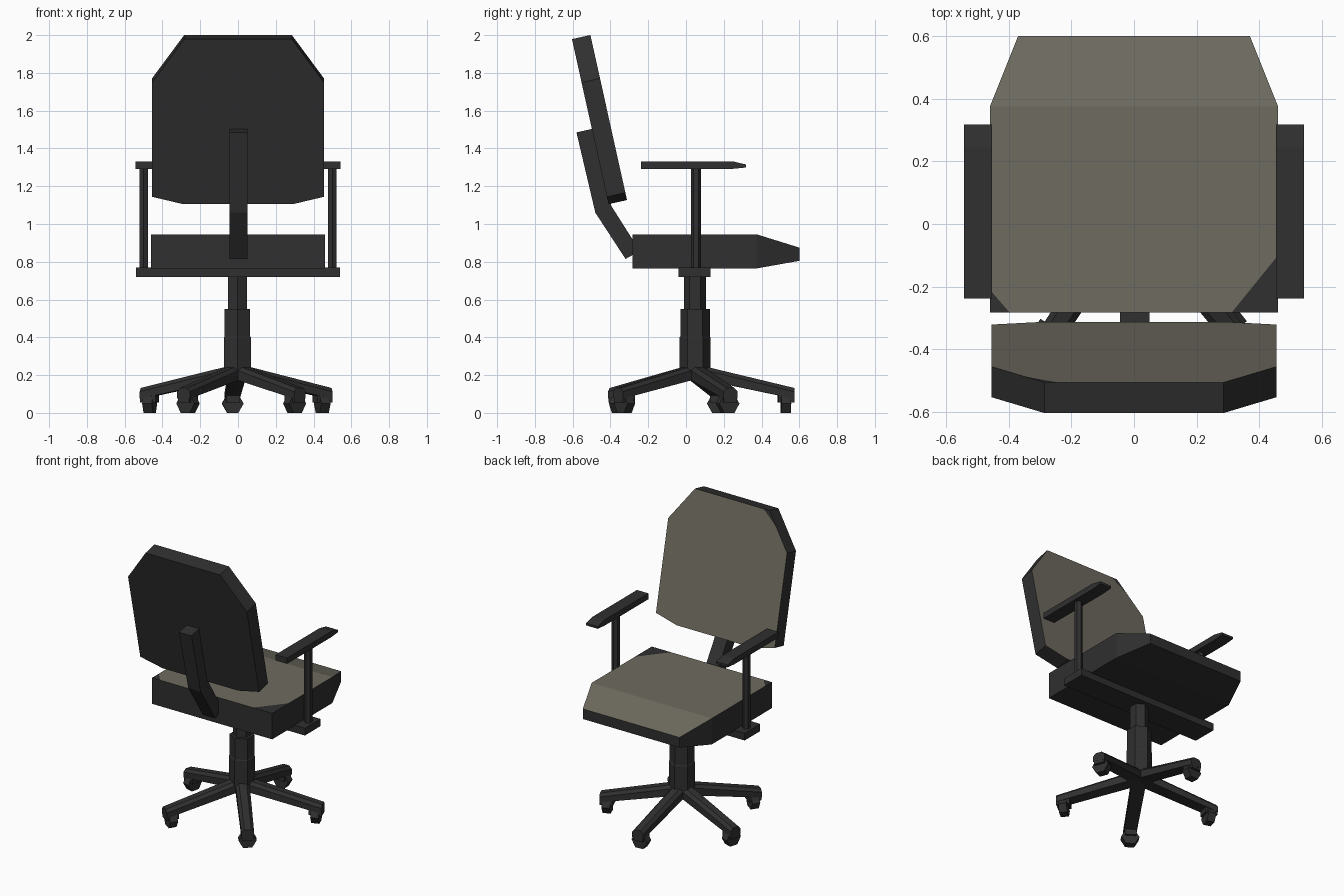
import bpy, bmesh, math
from mathutils import Vector, Matrix

if "Cube" in bpy.data.objects:
    bpy.data.objects.remove(bpy.data.objects["Cube"])


def material(name, rgb):
    m = bpy.data.materials.new(name)
    m.diffuse_color = (*rgb, 1)
    m.use_nodes = True
    m.node_tree.nodes["Principled BSDF"].inputs["Base Color"].default_value = m.diffuse_color
    return m


DARK = material("charcoal", (0.029, 0.029, 0.029))
BEIGE = material("taupe fabric", (0.155, 0.147, 0.115))


def loft(name, loops, is_fabric=None, cuts=()):
    """Skin equal-length point loops; fabric faces can be trimmed by (point, normal) cuts."""
    bm = bmesh.new()
    rings = [[bm.verts.new(p) for p in loop] for loop in loops]
    n = len(rings[0])
    for a, b in zip(rings, rings[1:]):
        for i in range(n):
            j = (i + 1) % n
            bm.faces.new((a[i], a[j], b[j], b[i]))
    bm.faces.new(rings[0])
    bm.faces.new(rings[-1][::-1])
    bmesh.ops.recalc_face_normals(bm, faces=bm.faces[:])
    if is_fabric:
        for f in bm.faces:
            f.material_index = int(is_fabric(f))
        for co, no in cuts:
            fabric = [f for f in bm.faces if f.material_index == 1]
            edges = {e for f in fabric for e in f.edges}
            verts = {v for f in fabric for v in f.verts}
            bmesh.ops.bisect_plane(bm, geom=fabric + list(edges) + list(verts),
                                   plane_co=co, plane_no=no)
            for f in bm.faces:
                if (f.calc_center_median() - Vector(co)).dot(Vector(no)) > 0:
                    f.material_index = 0
    me = bpy.data.meshes.new(name)
    bm.to_mesh(me)
    bm.free()
    me.materials.append(DARK)
    if is_fabric:
        me.materials.append(BEIGE)
    ob = bpy.data.objects.new(name, me)
    bpy.context.collection.objects.link(ob)
    return ob


def rect_xz(x0, x1, y, z0, z1):
    return [(x0, y, z0), (x1, y, z0), (x1, y, z1), (x0, y, z1)]


def ring(cx, cy, z, r, n=6, turn=math.pi / 6):
    return [(cx + r * math.cos(turn + math.tau * i / n),
             cy + r * math.sin(turn + math.tau * i / n), z) for i in range(n)]


# seat cushion with tapered front and worn dark rear corners
loft("seat", [rect_xz(-0.46, 0.46, -0.283, 0.765, 0.945),
              rect_xz(-0.46, 0.46, 0.375, 0.765, 0.945),
              rect_xz(-0.37, 0.37, 0.60, 0.805, 0.875)],
     lambda f: f.normal.z > 0.5,
     [((0.46, -0.10, 0.945), (0.185, -0.15, 0)),
      ((-0.46, -0.21, 0.945), (-0.075, -0.065, 0))])

# tilted backrest panel
base = Vector((0, -0.41, 1.105))
tilt = math.radians(12.5)
up = Vector((0, -math.sin(tilt), math.cos(tilt)))
fwd = Vector((0, math.cos(tilt), math.sin(tilt)))
half = [(0.29, 0), (0.455, 0.04), (0.455, 0.66), (0.285, 0.895)]
outline = half + [(-x, v) for x, v in reversed(half)]


def on_back(x, v, d):
    return base + Vector((x, 0, 0)) + up * v + fwd * d


loft("backrest", [[on_back(x, v, d) for x, v in outline] for d in (0, 0.10)],
     lambda f: f.normal.dot(fwd) > 0.9,
     [(on_back(-0.24, 0.895, 0.1), Vector((-0.07, 0, 0)) + up * 0.085)])

# bent back support
support = [(-0.58, 1.485), (-0.49, 1.505), (-0.395, 1.095), (-0.265, 0.89),
           (-0.275, 0.84), (-0.32, 0.815), (-0.48, 1.06)]
loft("back_support", [[(x, y, z) for y, z in support] for x in (-0.045, 0.05)])

# crossbar under the seat
loft("arm_crossbar", [rect_xz(-0.54, 0.54, y, 0.72, 0.77) for y in (-0.04, 0.13)])

# armrests
for side, s in (("left", -1), ("right", 1)):
    a, b = s * 0.454, s * 0.542
    loft(side + "_arm_pad", [rect_xz(a, b, -0.238, 1.292, 1.332),
                             rect_xz(a, b, 0.245, 1.292, 1.332),
                             rect_xz(a, b, 0.318, 1.299, 1.315)])
    loft(side + "_arm_post", [ring(s * 0.5, 0.053, z, 0.026) for z in (0.75, 1.30)])

# gas column
CX, CY = -0.003, 0.048
loft("column_upper", [ring(CX, CY, z, 0.058) for z in (0.5, 0.73)])
loft("column_lower", [ring(CX, CY, z, r) for z, r in
                      ((0.20, 0.082), (0.40, 0.082), (0.405, 0.078), (0.55, 0.078))])

# five-star base: leg, caster housing and wheel, built along +x then turned


def leg_section(r, w, z0, z1):
    return [(r, -w, z0), (r, w, z0), (r, w, z1 - 0.02),
            (r, w * 0.55, z1), (r, -w * 0.55, z1), (r, -w, z1 - 0.02)]


wheel = [(0.057 * math.cos(math.tau * i / 6), 0.0494 + 0.057 * math.sin(math.tau * i / 6))
         for i in range(6)]
for k in range(5):
    parts = [
        loft(f"base_leg_{k + 1}", [leg_section(0.0, 0.045, 0.185, 0.258),
                                   leg_section(0.525, 0.04, 0.075, 0.132)]),
        loft(f"caster_housing_{k + 1}", [
            [(r, -0.036, 0.056), (r, 0.036, 0.056), (r, 0.036, 0.105), (r, -0.036, 0.105)]
            for r in (0.44, 0.524)]),
        loft(f"caster_wheel_{k + 1}", [[(r, y, z) for y, z in wheel] for r in (0.455, 0.507)]),
    ]
    place = Matrix.Translation((CX, CY, 0)) @ Matrix.Rotation(math.radians(93 + 72 * k), 4, 'Z')
    for ob in parts:
        ob.data.transform(place)
